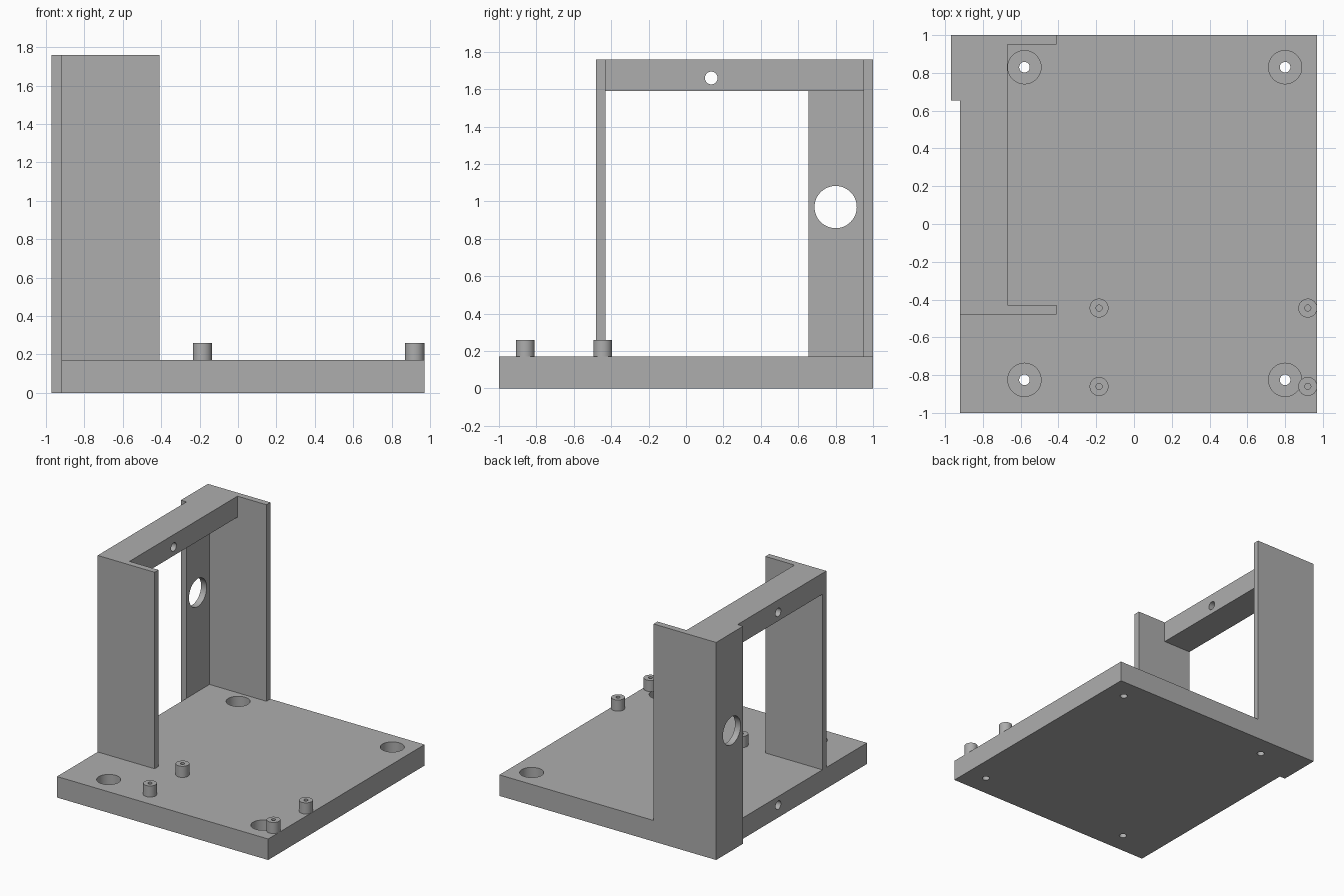
import bpy, math

if "Cube" in bpy.data.objects:
    bpy.data.objects.remove(bpy.data.objects["Cube"])

grey = bpy.data.materials.new("plain grey")
grey.diffuse_color = (0.42, 0.42, 0.42, 1)
grey.use_nodes = True
grey.node_tree.nodes["Principled BSDF"].inputs["Base Color"].default_value = grey.diffuse_color


def box(name, x0, x1, y0, y1, z0, z1):
    bpy.ops.mesh.primitive_cube_add(size=1, location=((x0 + x1) / 2, (y0 + y1) / 2, (z0 + z1) / 2))
    ob = bpy.context.object
    ob.name = name
    ob.scale = (x1 - x0, y1 - y0, z1 - z0)
    bpy.ops.object.transform_apply(location=False, rotation=False, scale=True)
    ob.data.materials.append(grey)
    return ob


def rod(name, centre, radius, length, along_x=False):
    bpy.ops.mesh.primitive_cylinder_add(vertices=48, radius=radius, depth=length, location=centre,
                                        rotation=(0, math.pi / 2 if along_x else 0, 0))
    ob = bpy.context.object
    ob.name = name
    ob.data.materials.append(grey)
    return ob


def drill(ob, centre, radius, length, along_x=False):
    cutter = rod("cutter", centre, radius, length, along_x)
    cutter.hide_render = True
    mod = ob.modifiers.new("hole", 'BOOLEAN')
    mod.operation = 'DIFFERENCE'
    mod.solver = 'EXACT'
    mod.object = cutter
    bpy.context.view_layer.objects.active = ob
    bpy.ops.object.modifier_apply(modifier=mod.name)
    bpy.data.objects.remove(cutter)


def smooth(ob):
    bpy.ops.object.select_all(action='DESELECT')
    ob.select_set(True)
    bpy.context.view_layer.objects.active = ob
    bpy.ops.object.shade_smooth_by_angle(angle=math.radians(30))


TOP, HIGH = 0.17, 1.76

# Base with counterbored corner holes and a blind hole in its left edge
base = box("base_plate", -0.92, 0.97, -1, 1, 0, TOP)
for x in (-0.58, 0.80):
    for y in (-0.825, 0.83):
        drill(base, (x, y, 0.16), 0.088, 0.20)
        drill(base, (x, y, 0.05), 0.028, 0.30)
drill(base, (-0.92, 0.135, 0.10), 0.034, 0.50, True)

# Upright plates
front = box("front_upright", -0.92, -0.41, -0.48, -0.43, TOP, HIGH)
back = box("back_upright", -0.92, -0.41, 0.95, 1, TOP, HIGH)

# Side plate with its large round opening
side = box("side_plate", -0.97, -0.92, 0.655, 1, 0, HIGH)
drill(side, (-0.945, 0.80, 0.97), 0.113, 0.3, True)

# Top beam joining the uprights, with a cross hole
beam = box("top_beam", -0.92, -0.67, -0.43, 0.95, 1.59, HIGH)
drill(beam, (-0.795, 0.135, 1.66), 0.034, 0.6, True)

for part in (base, side, beam):
    smooth(part)

# Standoff posts with pilot holes
for x in (-0.185, 0.92):
    for y in (-0.86, -0.445):
        post = rod("standoff_post", (x, y, (TOP + 0.26) / 2), 0.05, 0.26 - TOP)
        drill(post, (x, y, 0.27), 0.016, 0.17)
        smooth(post)
